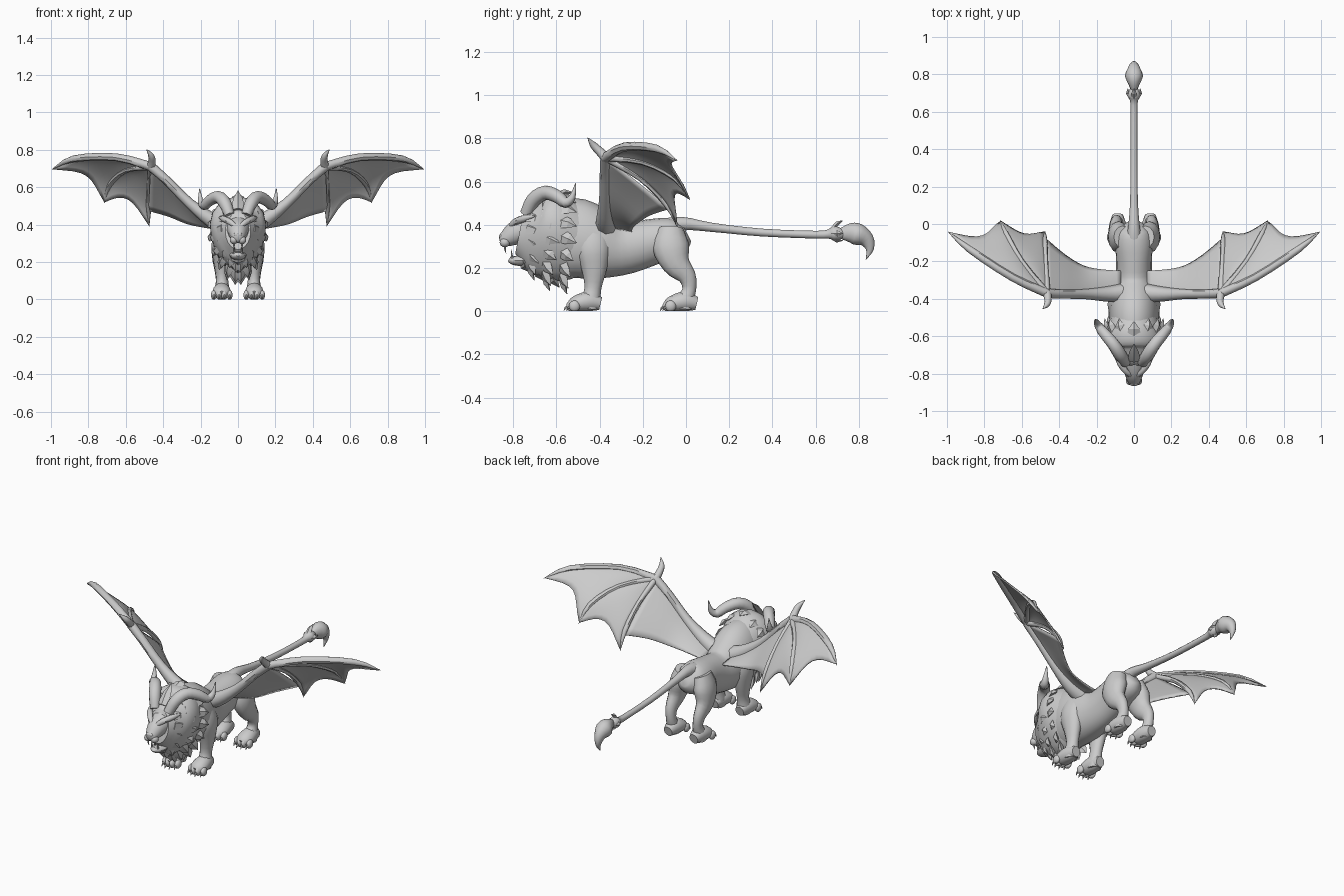
import bpy, bmesh
from math import sin, cos, pi, radians
from mathutils import Vector, Matrix

cube = bpy.data.objects.get("Cube")
if cube:
    bpy.data.objects.remove(cube, do_unlink=True)

grey = bpy.data.materials.new("stone_grey")
grey.use_nodes = True
grey.diffuse_color = (0.6, 0.6, 0.6, 1)
grey.node_tree.nodes["Principled BSDF"].inputs["Base Color"].default_value = (0.6, 0.6, 0.6, 1)

X, Y, Z = Vector((1, 0, 0)), Vector((0, 1, 0)), Vector((0, 0, 1))


def spline(pts, u):
    """Smooth curve through tuples of any length, u from 0 to 1."""
    n = len(pts) - 1
    i = min(int(u * n), n - 1)
    t = u * n - i
    p0, p1, p2, p3 = (pts[min(max(k, 0), n)] for k in range(i - 1, i + 3))
    return [b + 0.5 * t * (c - a + t * (2 * a - 5 * b + 4 * c - d + t * (3 * (b - c) + d - a)))
            for a, b, c, d in zip(p0, p1, p2, p3)]


def loft(bm, rings, ref=Z, sides=12, sub=3):
    """Skin rings of (x, y, z, side radius, up radius, taper)."""
    rings = [tuple(r) + (r[3],) * (len(r) == 4) for r in rings]
    rings = [r + (0,) * (6 - len(r)) for r in rings]
    total = (len(rings) - 1) * sub
    samples = [spline(rings, k / total) for k in range(total + 1)]
    centres = [Vector(s[:3]) for s in samples]
    loops = []
    for k, s in enumerate(samples):
        tangent = (centres[min(k + 1, total)] - centres[max(k - 1, 0)]).normalized()
        side = tangent.cross(ref).normalized()
        up = side.cross(tangent)
        loop = []
        for j in range(sides):
            a = 2 * pi * j / sides
            wide = max(s[3], 0.001) * (1 + s[5] * sin(a))
            loop.append(bm.verts.new(centres[k] + side * wide * cos(a) + up * max(s[4], 0.001) * sin(a)))
        loops.append(loop)
    for p, q in zip(loops, loops[1:]):
        for j in range(sides):
            bm.faces.new((p[j], p[j - 1], q[j - 1], q[j]))
    bm.faces.new(loops[0])
    bm.faces.new(loops[-1])


def ball(bm, centre, size):
    m = Matrix.Translation(centre) @ Matrix.Diagonal((*size, 1))
    bmesh.ops.create_uvsphere(bm, u_segments=12, v_segments=8, radius=1, matrix=m)


def tuft(bm, base, tip, out, width, thick=0.014):
    """Flat pointed lock of hair."""
    base, tip, out = Vector(base), Vector(tip), Vector(out)
    mid = base.lerp(tip, 0.5) + out.normalized() * 0.008
    loft(bm, [(*base, width, thick), (*mid, width * 0.75, thick), (*tip, 0.001, 0.001)], out, 4, 1)


def finish(name, bm, mirror=False, thickness=0, angle=45):
    bmesh.ops.recalc_face_normals(bm, faces=bm.faces)
    mesh = bpy.data.meshes.new(name)
    bm.to_mesh(mesh)
    bm.free()
    mesh.materials.append(grey)
    mesh.shade_smooth()
    mesh.set_sharp_from_angle(angle=radians(angle))
    ob = bpy.data.objects.new(name, mesh)
    bpy.context.collection.objects.link(ob)
    if thickness:
        solid = ob.modifiers.new("thickness", "SOLIDIFY")
        solid.thickness, solid.offset = thickness, 0
    if mirror:
        ob.modifiers.new("mirror", "MIRROR").use_axis[0] = True


def part(name, rings, ref=Z, mirror=False, sides=12):
    bm = bmesh.new()
    loft(bm, rings, ref, sides)
    finish(name, bm, mirror)


# Torso, mane mass and head
part("body", [(0, .005, .36, .03, .04), (0, -.03, .345, .08, .08), (0, -.1, .335, .1, .098),
              (0, -.2, .31, .095, .112), (0, -.3, .29, .1, .125), (0, -.4, .305, .125, .16),
              (0, -.5, .335, .13, .185), (0, -.58, .34, .12, .18)], sides=20)
part("mane", [(0, -.45, .36, .11, .13, 0), (0, -.52, .35, .132, .19, .1), (0, -.6, .345, .146, .205, .25),
              (0, -.67, .345, .13, .185, .3), (0, -.72, .355, .1, .15, .25), (0, -.77, .365, .068, .1, 0)], sides=20)
part("muzzle", [(0, -.7, .39, .075, .07), (0, -.78, .365, .056, .058), (0, -.83, .338, .04, .04),
                (0, -.855, .33, .026, .026), (0, -.862, .328, .01, .012)])
part("lower_jaw", [(0, -.7, .25, .055, .035), (0, -.76, .235, .043, .026), (0, -.8, .235, .033, .02),
                   (0, -.818, .242, .015, .012)])
part("brow", [(.012, -.812, .388, .012), (.04, -.79, .413, .016), (.075, -.745, .43, .016),
              (.1, -.7, .44, .004)], Z, True, 8)

bm = bmesh.new()
ball(bm, (.033, -.798, .385), (.012, .012, .01))
ball(bm, (.022, -.838, .318), (.022, .024, .022))
ball(bm, (.008, -.856, .347), (.014, .01, .01))
finish("eye_whisker_pad_and_nose", bm, True)

bm = bmesh.new()
loft(bm, [(.022, -.835, .31, .007), (.022, -.838, .29, .005), (.02, -.832, .268, .001)], Y, 6, 2)
loft(bm, [(.02, -.803, .245, .006), (.02, -.807, .27, .004), (.02, -.805, .285, .001)], Y, 6, 2)
finish("fangs", bm, True)

# Locks of the mane: rows around the head, each lock sweeping back and down
bm = bmesh.new()
for y, zc, rx, rz, count, length in ((-.73, .355, .09, .14, 7, .07), (-.66, .345, .125, .18, 8, .075),
                                     (-.58, .345, .138, .195, 8, .075)):
    for i in range(count):
        a = pi * (0.36 - 0.82 * i / (count - 1))
        out = Vector((cos(a), 0, sin(a)))
        base = Vector((rx * cos(a) * (1 + .25 * sin(a)), y, zc + rz * sin(a)))
        low = max(0, -sin(a))
        base -= out * 0.012
        tip = base + out * .03 + Vector((0, length * (1 - .6 * low), -.035 - .02 * low))
        tuft(bm, base, tip, out, .034)
finish("mane_locks", bm, True, angle=30)

bm = bmesh.new()
for y, z, drop in ((-.755, .235, .055), (-.69, .2, .06), (-.62, .17, .06)):
    tuft(bm, (0, y, z), (0, y + .035, z - drop), -Y, .045, .02)
tuft(bm, (0, -.73, .48), (0, -.64, .582), Z, .035)
tuft(bm, (0, -.6, .535), (0, -.52, .55), Z, .04)
finish("beard_and_crest", bm, angle=30)

# Horns curl out, down and up again
part("horn", [(.045, -.74, .45, .028), (.07, -.705, .515, .034), (.105, -.65, .548, .033),
              (.15, -.595, .53, .03), (.182, -.555, .502, .025), (.2, -.525, .53, .015),
              (.205, -.51, .592, .002)], X, True, 10)

# Legs, paws, toes and claws
front = [(.07, -.43, .38, .045, .07), (.09, -.43, .29, .052, .08), (.09, -.425, .2, .041, .06),
         (.085, -.43, .11, .032, .039), (.085, -.44, .05, .04, .045), (.085, -.445, .01, .035, .04)]
hind = [(.06, -.07, .38, .05, .06), (.083, -.07, .3, .055, .085), (.095, -.045, .22, .043, .065),
        (.095, .005, .16, .031, .042), (.09, .015, .1, .028, .032), (.09, -.005, .05, .036, .04),
        (.09, -.01, .01, .035, .04)]
for name, rings, shift in (("front_leg", front, 0), ("hind_leg", hind, .445)):
    bm = bmesh.new()
    loft(bm, rings, Y)
    loft(bm, [(.087, -.395 + shift, .035, .028, .03), (.087, -.45 + shift, .045, .046, .046),
              (.087, -.51 + shift, .035, .048, .036), (.087, -.535 + shift, .025, .03, .022)])
    for i in range(4):
        x = .045 + .028 * i
        y = -.528 + shift + (.012 if i in (0, 3) else 0)
        ball(bm, (x, y, .024), (.016, .026, .026))
        loft(bm, [(x, y - .018, .022, .007), (x, y - .03, .015, .005), (x, y - .037, .002, .001)], X, 6, 1)
    for v in bm.verts:
        v.co.z = max(v.co.z, 0)
    finish(name, bm, True)

# Tail and stinger
part("tail", [(0, -.12, .375, .05), (0, -.02, .405, .032), (0, .12, .388, .021), (0, .35, .364, .018),
              (0, .6, .354, .018), (0, .66, .357, .022), (0, .69, .36, .034), (0, .74, .355, .014)])
part("stinger", [(0, .71, .358, .022, .013), (0, .76, .362, .045, .036), (0, .795, .355, .05, .048),
                 (0, .835, .33, .036, .03), (0, .85, .285, .018, .015), (0, .832, .24, .001, .001)], X)
bm = bmesh.new()
for d in (Z, -Z, X, -X):
    base = Vector((0, .675, .36)) + d * .018
    tuft(bm, base, base + d * (.042 if d == Z else .015) + Y * .05, d, .018, .01)
finish("tail_barbs", bm, angle=30)

# Wings: arm, thumb claw and three fingers
wrist = (.465, -.37, .71)
arm = [(.07, -.37, .39), (.15, -.375, .43), (.26, -.375, .515), (.38, -.375, .635), wrist]
finger_1 = [wrist, (.65, -.285, .76), (.88, -.135, .752), (.995, -.04, .695)]
finger_2 = [wrist, (.6, -.2, .69), (.685, -.05, .615), (.715, .018, .515)]
finger_3 = [wrist, (.472, -.21, .615), (.477, -.09, .495), (.475, -.04, .39)]
thumb = [wrist, (.46, -.4, .74), (.465, -.43, .77), (.49, -.455, .803)]
for name, path, radii, ref in (("wing_arm", arm, (.05, .04, .027, .024, .026), Y),
                               ("wing_thumb", thumb, (.024, .02, .016, .001), X),
                               ("wing_finger_1", finger_1, (.024, .021, .018, .001), Z),
                               ("wing_finger_2", finger_2, (.018, .014, .014, .001), X),
                               ("wing_finger_3", finger_3, (.018, .014, .014, .001), X)):
    part(name, [p + (r,) for p, r in zip(path, radii)], ref, True, 8)


# Wing skin between neighbouring bones, with a scalloped free edge
def skin(bm, a, b, scallop, reach=1, rows=12, cols=8):
    grid = []
    for i in range(rows + 1):
        row = []
        for j in range(cols + 1):
            t = j / cols
            arch = 4 * t * (1 - t)
            u = reach * i / rows * (1 - scallop * arch)
            p = Vector(spline(a, u)).lerp(Vector(spline(b, u)), t)
            row.append(bm.verts.new(p + Z * .012 * arch * sin(pi * i / rows)))
        grid.append(row)
    for p, q in zip(grid, grid[1:]):
        for j in range(cols):
            bm.faces.new((p[j], p[j + 1], q[j + 1], q[j]))


bm = bmesh.new()
skin(bm, finger_1, finger_2, .22, .97)
skin(bm, finger_2, finger_3, .25, .97)
trailing = [(.07, -.25, .37), (.17, -.245, .385), (.27, -.225, .405), (.37, -.165, .445), (.477, -.075, .475)]
skin(bm, arm, trailing, 0)
bmesh.ops.remove_doubles(bm, verts=bm.verts, dist=.0005)
finish("wing_skin", bm, True, thickness=.008, angle=60)
